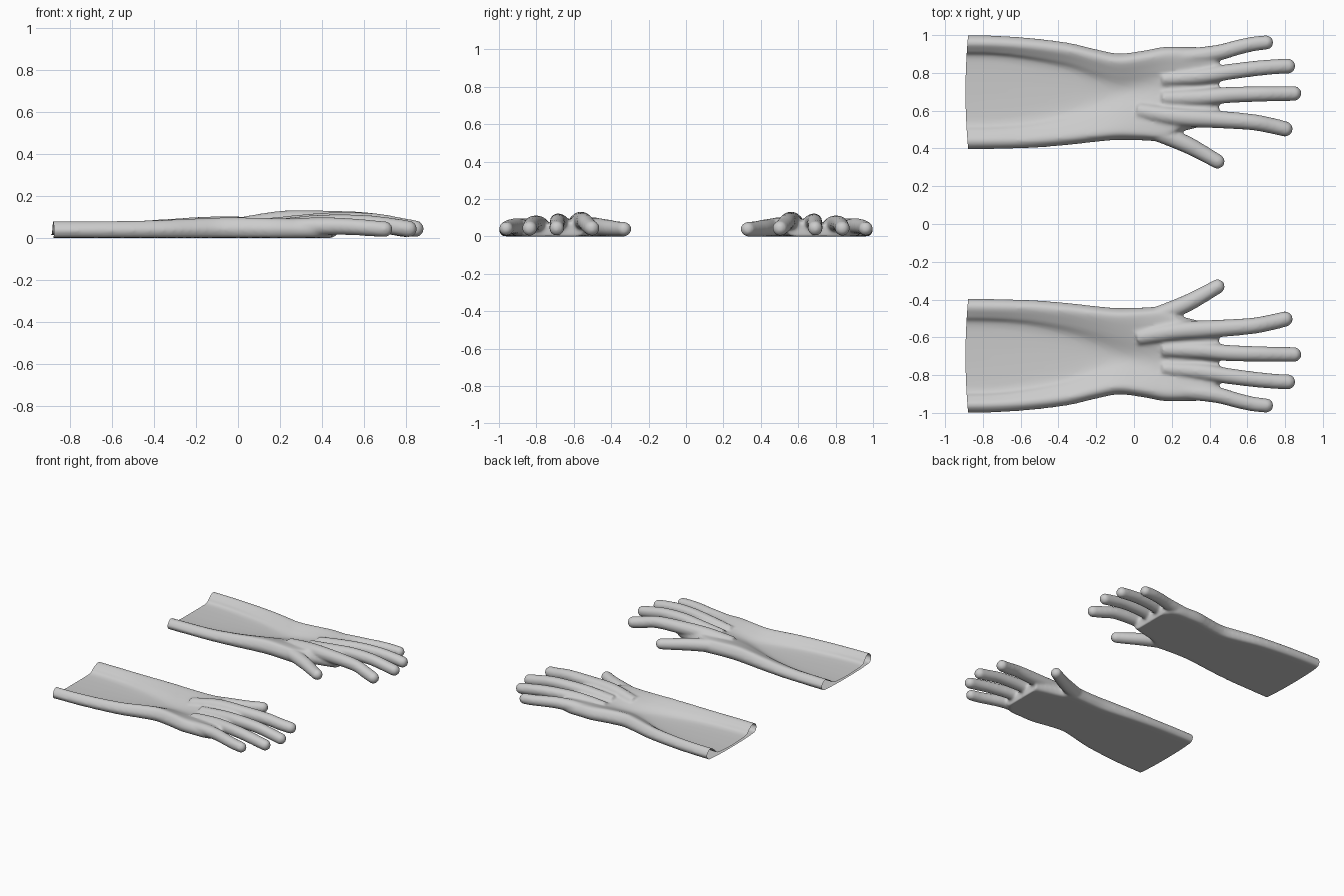
import bpy, bmesh, math
from mathutils import Vector

if "Cube" in bpy.data.objects:
    bpy.data.objects.remove(bpy.data.objects["Cube"])


def spline(pts, n, closed=False):
    """Catmull-Rom samples through tuples of any length, n per span."""
    m, out = len(pts), []
    get = (lambda i: pts[i % m]) if closed else (lambda i: pts[max(0, min(m - 1, i))])
    for i in range(m if closed else m - 1):
        p0, p1, p2, p3 = get(i - 1), get(i), get(i + 1), get(i + 2)
        for k in range(n):
            t = k / n
            out.append(tuple(0.5 * (2 * b + (c - a) * t + (2 * a - 5 * b + 4 * c - d) * t * t
                                    + (3 * b - a - 3 * c + d) * t ** 3)
                             for a, b, c, d in zip(p0, p1, p2, p3)))
    if not closed:
        out.append(tuple(pts[-1]))
    return out


def loft(bm, rings):
    vs = [[bm.verts.new(p) for p in r] for r in rings]
    n = len(vs[0])
    for a, b in zip(vs, vs[1:]):
        for i in range(n):
            bm.faces.new((a[i], a[(i + 1) % n], b[(i + 1) % n], b[i]))
    bm.faces.new(vs[0][::-1])
    bm.faces.new(vs[-1])


def section(x, yi, yo, hi, ho, wi, wo, v):
    """Flat underside, a soft roll along each edge, sagging middle."""
    pts = [(yi, hi * .45), (yi + .02, hi * .88), (yi + .05, hi), (yi + wi * .62, (hi + v) / 2 + .004),
           (yi + wi, v), (yo - wo, v), (yo - wo * .65, (ho + v) / 2), (yo - .05, ho),
           (yo - .02, ho * .88), (yo, ho * .45), (yo - .015, .008), (yo - .04, 0),
           ((yi + yo) / 2, 0), (yi + .04, 0), (yi + .015, .008)]
    return [(x, y, z) for y, z in spline(pts, 5, True)]


def finger(bm, path):
    """Round tube along (x, y, z, radius) points with a ball tip."""
    s = spline(path, 8)
    rings = []
    for i, (x, y, z, r) in enumerate(s):
        d = (Vector(s[min(i + 1, len(s) - 1)][:3]) - Vector(s[max(i - 1, 0)][:3])).normalized()
        side = d.cross(Vector((0, 0, 1))).normalized()
        up = side.cross(d)
        rings.append([Vector((x, y, z)) + r * (math.cos(a) * side + math.sin(a) * up)
                      for a in (k * math.tau / 20 for k in range(20))])
    loft(bm, rings)
    ball = bmesh.ops.create_uvsphere(bm, u_segments=20, v_segments=12, radius=s[-1][3])
    bmesh.ops.translate(bm, verts=ball['verts'], vec=s[-1][:3])


bm = bmesh.new()

# sleeve and palm: x, inner y, outer y, roll heights, roll widths, valley height
rows = [(-.96, .395, 1.0, .072, .078, .16, .14, .018),
        (-.75, .397, .998, .075, .078, .16, .14, .018),
        (-.55, .402, .985, .077, .080, .17, .15, .020),
        (-.35, .418, .960, .088, .085, .19, .16, .026),
        (-.20, .435, .925, .098, .092, .21, .17, .036),
        (-.08, .445, .903, .102, .096, .23, .17, .046),
        (.05, .442, .918, .100, .096, .25, .17, .056),
        (.16, .440, .938, .100, .094, .26, .17, .066),
        (.26, .490, .938, .100, .092, .22, .16, .072),
        (.38, .520, .930, .095, .088, .18, .15, .074),
        (.45, .540, .870, .075, .072, .14, .12, .062)]
loft(bm, [section(*r) for r in spline(rows, 5)])

# thumb, index, middle, ring and little fingers
for path in (
        [(0, .53, .048, .045), (.13, .483, .05, .048), (.27, .425, .045, .046), (.36, .378, .040, .042), (.442, .331, .038, .039)],
        [(.02, .60, .055, .045), (.22, .568, .080, .05), (.42, .555, .083, .047), (.62, .540, .078, .043), (.73, .52, .056, .042), (.80, .503, .043, .041)],
        [(.15, .665, .055, .04), (.35, .67, .070, .045), (.50, .683, .080, .043), (.66, .688, .075, .041), (.78, .69, .055, .04), (.847, .691, .043, .04)],
        [(.15, .765, .05, .035), (.35, .782, .063, .044), (.50, .805, .070, .042), (.64, .823, .065, .041), (.75, .833, .052, .04), (.815, .836, .042, .04)],
        [(.12, .880, .045, .04), (.32, .890, .052, .044), (.45, .908, .055, .042), (.55, .935, .052, .04), (.63, .953, .046, .039), (.70, .961, .041, .038)]):
    finger(bm, path)

bmesh.ops.recalc_face_normals(bm, faces=bm.faces)
raw = bpy.data.meshes.new("glove_form")
bm.to_mesh(raw)
bm.free()
form = bpy.data.objects.new("glove_form", raw)
bpy.context.collection.objects.link(form)

# fuse the parts into one skin
rm = form.modifiers.new("fuse", 'REMESH')
rm.mode = 'VOXEL'
rm.voxel_size = .0095
sm = form.modifiers.new("soften", 'SMOOTH')
sm.factor = .5
sm.iterations = 6
skin = bpy.data.meshes.new_from_object(form.evaluated_get(bpy.context.evaluated_depsgraph_get()))
bpy.data.objects.remove(form)

# open the cuff with a slightly bowed rim, and keep the underside on the ground
bm = bmesh.new()
bm.from_mesh(skin)
bmesh.ops.bisect_plane(bm, geom=bm.verts[:] + bm.edges[:] + bm.faces[:], plane_co=(-.878, 0, 0),
                       plane_no=(-1, 0, 0), clear_outer=True)
low = min(v.co.z for v in bm.verts)
for v in bm.verts:
    v.co.z -= low
    f = max(0, (-.7 - v.co.x) / .178)
    v.co.x -= .014 * f * max(0, 1 - ((v.co.y - .7) / .3) ** 2)

# a mirrored pair
for name, side in (("left_glove", 1), ("right_glove", -1)):
    if side < 0:
        for v in bm.verts:
            v.co.y *= -1
        bmesh.ops.reverse_faces(bm, faces=bm.faces)
    me = bpy.data.meshes.new(name)
    bm.to_mesh(me)
    me.polygons.foreach_set("use_smooth", [True] * len(me.polygons))
    bpy.context.collection.objects.link(bpy.data.objects.new(name, me))
bm.free()
